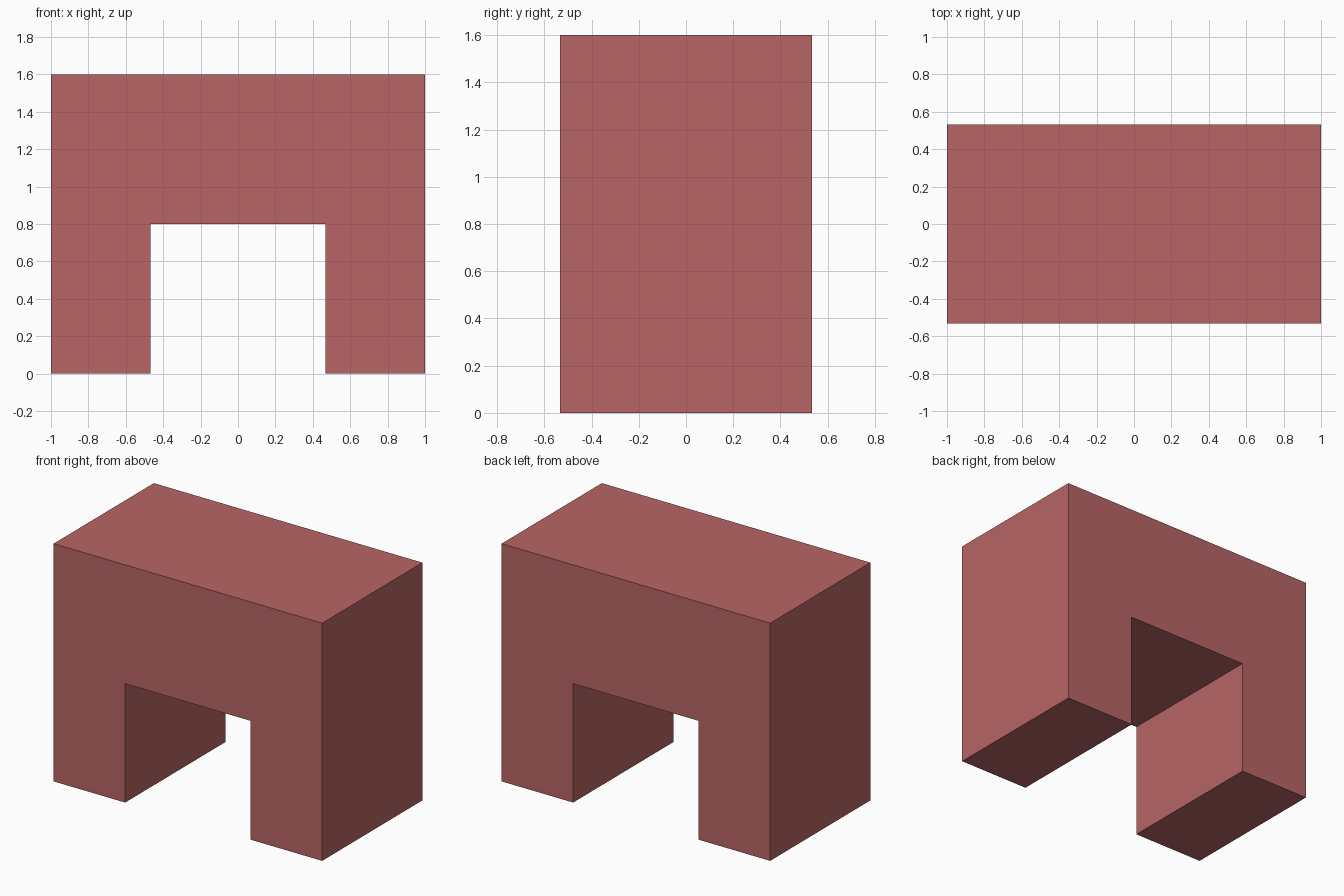
import bpy
import bmesh

if "Cube" in bpy.data.objects:
    bpy.data.objects.remove(bpy.data.objects["Cube"])

HALF_W, HALF_D, HEIGHT = 1.0, 0.533, 1.6   # outer block
GAP, GAP_H = 0.467, 0.8                    # half width and height of the opening

# Half of the arch outline (right side), mirrored to close the profile
right = [(GAP, GAP_H), (GAP, 0), (HALF_W, 0), (HALF_W, HEIGHT)]
profile = right + [(-x, z) for x, z in reversed(right)]

# Arch block: profile face extruded front to back
bm = bmesh.new()
face = bm.faces.new([bm.verts.new((x, -HALF_D, z)) for x, z in profile])
extruded = bmesh.ops.extrude_face_region(bm, geom=[face], use_keep_orig=True)
moved = [v for v in extruded["geom"] if isinstance(v, bmesh.types.BMVert)]
bmesh.ops.translate(bm, verts=moved, vec=(0, 2 * HALF_D, 0))
bmesh.ops.recalc_face_normals(bm, faces=bm.faces[:])

mesh = bpy.data.meshes.new("arch_block")
bm.to_mesh(mesh)
bm.free()
arch = bpy.data.objects.new("arch_block", mesh)
bpy.context.collection.objects.link(arch)

# Muted red finish
red = bpy.data.materials.new("muted_red")
red.diffuse_color = (0.48, 0.13, 0.13, 1.0)
red.use_nodes = True
red.node_tree.nodes["Principled BSDF"].inputs["Base Color"].default_value = red.diffuse_color
mesh.materials.append(red)
